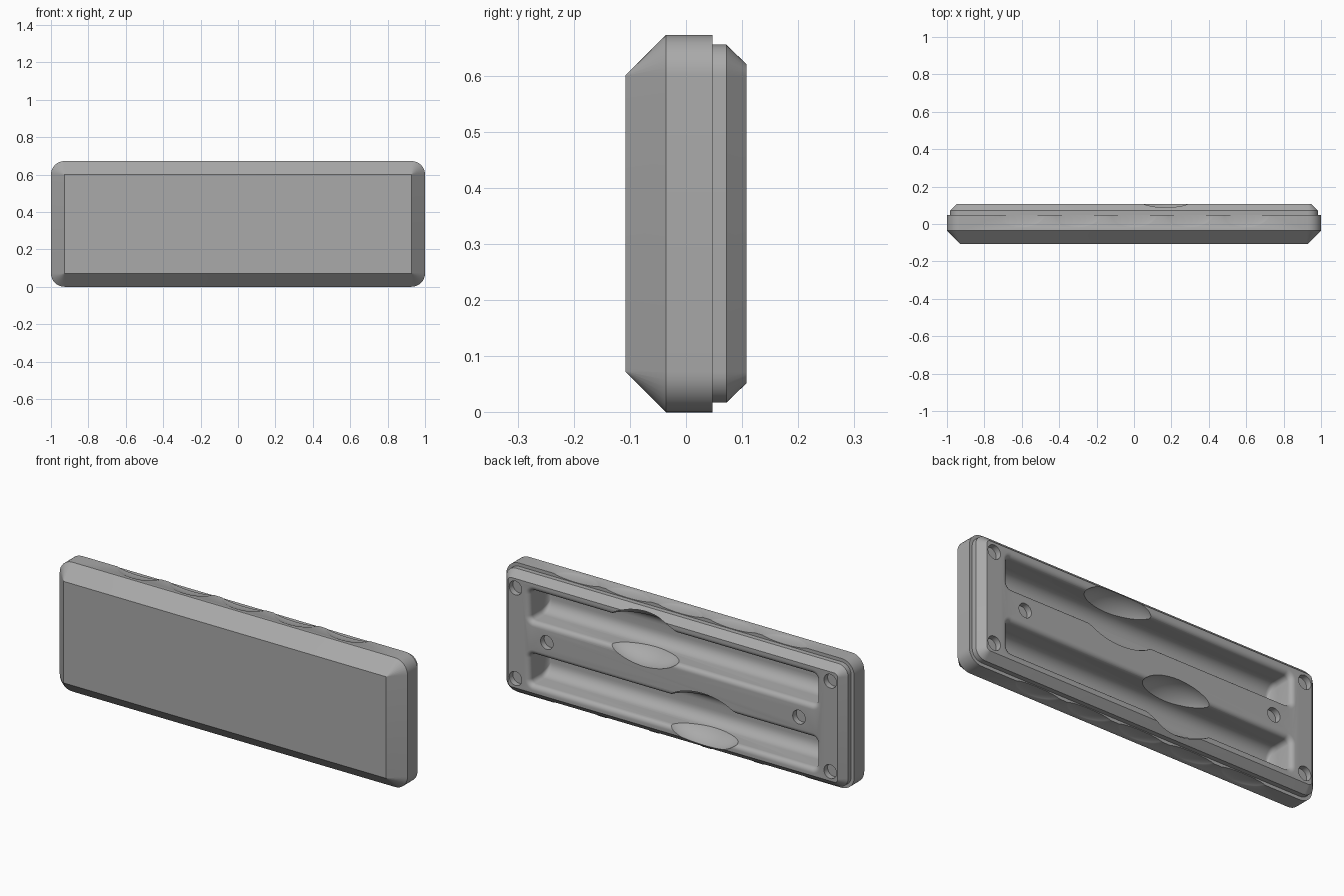
import bpy, bmesh, math
from mathutils import Matrix, Vector

MID = 0.336          # height of the centre line
LANE = 0.165         # offset of each trough from the centre line
BACK = 0.108         # back face depth

cube = bpy.data.objects.get("Cube")
if cube:
    bpy.data.objects.remove(cube, do_unlink=True)

grey = bpy.data.materials.new("mid_grey")
grey.use_nodes = True
colour = (0.4, 0.4, 0.4, 1)
grey.diffuse_color = colour
grey.node_tree.nodes["Principled BSDF"].inputs["Base Color"].default_value = colour


def add_object(name, bm):
    bmesh.ops.recalc_face_normals(bm, faces=bm.faces)
    mesh = bpy.data.meshes.new(name)
    bm.to_mesh(mesh)
    bm.free()
    mesh.materials.append(grey)
    obj = bpy.data.objects.new(name, mesh)
    bpy.context.collection.objects.link(obj)
    return obj


def rounded_loft(name, rings, z, steps=8):
    """Skin rounded rectangles given as (y, half width, half height, radius)."""
    bm = bmesh.new()
    loops = []
    for y, hx, hz, r in rings:
        loop = []
        for k, (sx, sz) in enumerate(((1, 1), (-1, 1), (-1, -1), (1, -1))):
            for i in range(steps + 1):
                a = math.pi / 2 * (k + i / steps)
                loop.append(bm.verts.new((sx * (hx - r) + r * math.cos(a), y,
                                          z + sz * (hz - r) + r * math.sin(a))))
        loops.append(loop)
    n = len(loops[0])
    for a, b in zip(loops, loops[1:]):
        for i in range(n):
            bm.faces.new((a[i], a[(i + 1) % n], b[(i + 1) % n], b[i]))
    bm.faces.new(loops[0])
    bm.faces.new(loops[-1])
    return add_object(name, bm)


def ellipsoid(name, centre, radii, segments=48):
    bm = bmesh.new()
    bmesh.ops.create_uvsphere(bm, u_segments=segments, v_segments=segments // 2, radius=1,
                              matrix=Matrix.LocRotScale(Vector(centre), None, Vector(radii)))
    return add_object(name, bm)


def peg(name, x, z, radius, depth):
    bm = bmesh.new()
    bmesh.ops.create_cone(bm, cap_ends=True, segments=32, radius1=radius, radius2=radius,
                          depth=2 * depth,
                          matrix=Matrix.Translation((x, BACK, z)) @ Matrix.Rotation(math.pi / 2, 4, 'X'))
    return add_object(name, bm)


# Case half: chamfered front, straight sides, stepped rim with chamfered back
case = rounded_loft("case_half", [
    (-BACK, 0.928, 0.264, 0.0005),
    (-0.036, 1.0, MID, 0.072),
    (0.047, 1.0, MID, 0.072),
    (0.047, 0.983, 0.319, 0.055),
    (0.072, 0.983, 0.319, 0.055),
    (BACK, 0.948, 0.284, 0.02)], MID)

cutters = []

# Long troughs: flared lip, straight wall, rounded floor
lip, floor_r, floor_y = 0.026, 0.06, -0.045
trough = [(0.13, 0.851, 0.105, 0.05)]
for i in range(7):
    a = math.pi / 2 * i / 6
    grow = lip * (1 - math.sin(a))
    trough.append((BACK - lip * (1 - math.cos(a)), 0.825 + grow, 0.079 + grow, 0.024 + grow))
for i in range(8):
    a = math.pi / 2 * i / 8
    shrink = floor_r * (1 - math.cos(a))
    trough.append((floor_y + floor_r * (1 - math.sin(a)), 0.825 - shrink * 0.3,
                   0.079 - shrink, max(0.024 - shrink * 0.3, 0.004)))
trough.append((floor_y, 0.805, 0.018, 0.004))
for side in (1, -1):
    cutters.append(rounded_loft("trough_cutter", trough, MID + side * LANE))

# Finger dips, one across each trough
for side in (1, -1):
    cutters.append(ellipsoid("finger_dip_cutter", (side * 0.17, BACK, MID + side * LANE),
                             (0.235, 0.125, 0.14)))

# Round sockets at the corners and at both ends of the middle land
for sx in (1, -1):
    for x, dz in ((0.905, 0.235), (0.905, -0.235), (0.725, 0)):
        cutters.append(peg("socket_cutter", sx * x, MID + dz, 0.036, 0.03))

# Shallow grip scallops along the top and bottom edges
for i in range(-2, 3):
    for side in (1, -1):
        cutters.append(ellipsoid("scallop_cutter", (i * 0.3, 0.06, MID + side * 0.345),
                                 (0.14, 0.085, 0.023)))

# Cut everything, then bake the result
for cutter in cutters:
    mod = case.modifiers.new("cut", 'BOOLEAN')
    mod.operation = 'DIFFERENCE'
    mod.solver = 'EXACT'
    mod.object = cutter
    cutter.hide_render = True
graph = bpy.context.evaluated_depsgraph_get()
baked = bpy.data.meshes.new_from_object(case.evaluated_get(graph))
case.modifiers.clear()
case.data = baked
for cutter in cutters:
    bpy.data.objects.remove(cutter, do_unlink=True)

bpy.ops.object.select_all(action='DESELECT')
case.select_set(True)
bpy.context.view_layer.objects.active = case
bpy.ops.object.shade_smooth_by_angle(angle=math.radians(30))
